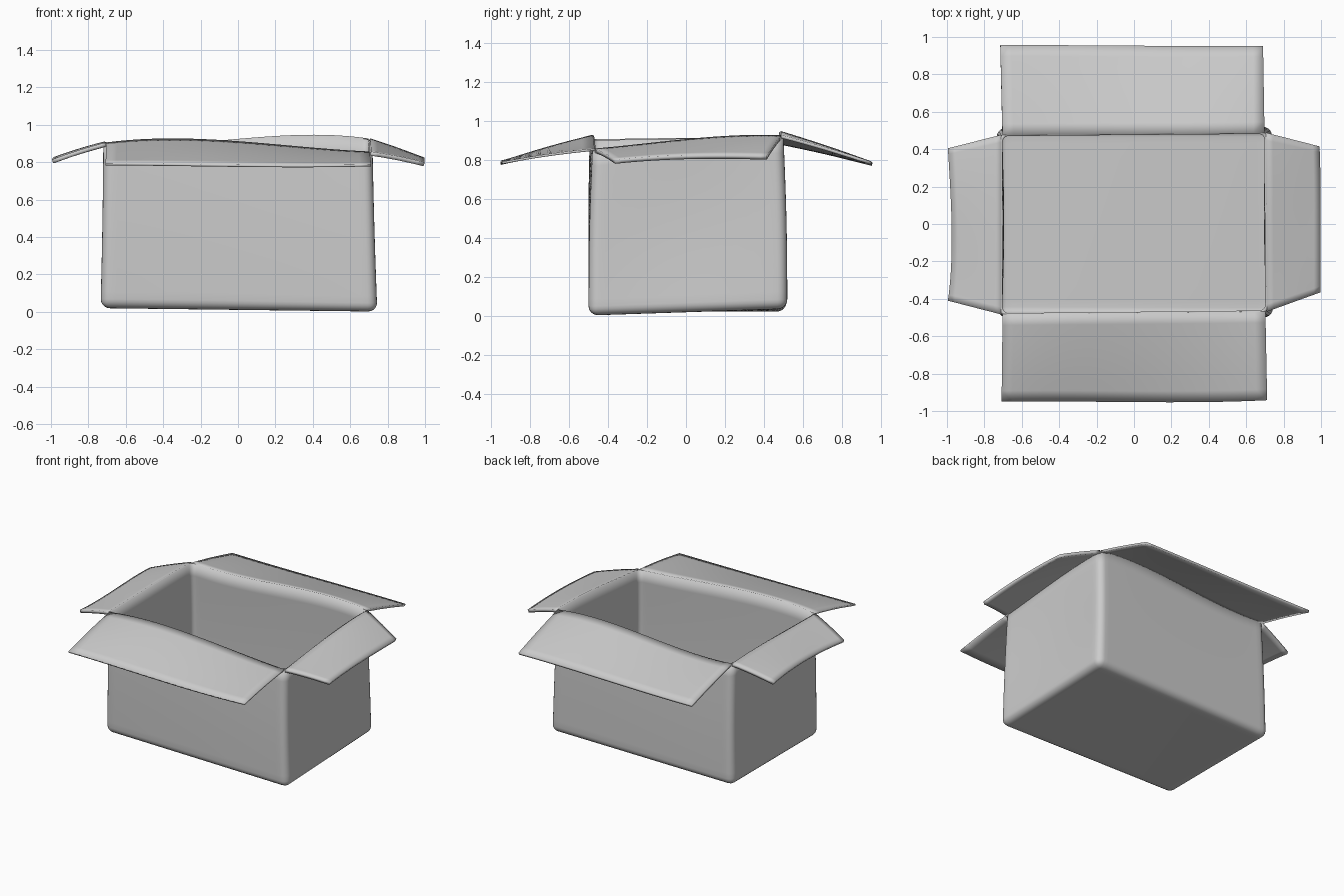
import bpy, bmesh, math
from mathutils import Vector

if "Cube" in bpy.data.objects:
    bpy.data.objects.remove(bpy.data.objects["Cube"], do_unlink=True)

grey = bpy.data.materials.new("plain grey card")
grey.use_nodes = True
GREY = (0.6, 0.6, 0.6, 1)
grey.diffuse_color = GREY
grey.node_tree.nodes["Principled BSDF"].inputs["Base Color"].default_value = GREY


def curve(p, t):
    """Cubic through four evenly spaced values or points."""
    a, b, c = 3 * t, 3 * t - 1, 3 * t - 2
    d = 3 * t - 3
    return p[0] * (-b * c * d / 6) + p[1] * (a * c * d / 2) + p[2] * (-a * b * d / 2) + p[3] * (a * b * c / 6)


def finish(bm, name, thickness):
    mesh = bpy.data.meshes.new(name)
    bm.to_mesh(mesh)
    bm.free()
    mesh.materials.append(grey)
    obj = bpy.data.objects.new(name, mesh)
    bpy.context.collection.objects.link(obj)
    mod = obj.modifiers.new("card thickness", "SOLIDIFY")
    mod.thickness = thickness
    mod.offset = -1
    bpy.ops.object.select_all(action="DESELECT")
    obj.select_set(True)
    bpy.context.view_layer.objects.active = obj
    bpy.ops.object.shade_smooth_by_angle(angle=math.radians(40))
    return obj


# Wavy rim heights along each side
front_z = (0.90, 0.922, 0.888, 0.852)
back_z = (0.90, 0.90, 0.938, 0.92)
left_z = (0.90, 0.905, 0.908, 0.90)
right_z = (0.852, 0.885, 0.915, 0.92)


def lerp2(c, u, v):
    return (c[0] * (1 - u) + c[1] * u) * (1 - v) + (c[2] * (1 - u) + c[3] * u) * v


def rim_z(u, v):
    return (curve(front_z, u) * (1 - v) + curve(back_z, u) * v
            + curve(left_z, v) * (1 - u) + curve(right_z, v) * u
            - lerp2((front_z[0], front_z[3], back_z[0], back_z[3]), u, v))


# Corners of the base and the rim, in order front left to back right as seen
base = [Vector(p) for p in ((-0.735, -0.495, 0.02), (0.745, -0.50, 0), (0.74, 0.52, 0.035), (-0.735, 0.515, 0.02))]
rim = [Vector(p) for p in ((-0.72, -0.495, 0), (0.72, -0.48, 0), (0.715, 0.50, 0), (-0.72, 0.488, 0))]
base = [base[i] for i in (0, 1, 3, 2)]
rim = [rim[i] for i in (0, 1, 3, 2)]


def warp(u, v, w):
    low, high = lerp2(base, u, v), lerp2(rim, u, v)
    high.z = rim_z(u, v)
    p = low.lerp(high, w)
    # sides sag in slightly, front bows out near its top
    p.x -= 0.015 * math.sin(math.pi * w) * (2 * u - 1) * math.sin(math.pi * v)
    p.y += 0.012 * math.sin(math.pi * w) * (v - 0.5)
    return p


# Box body: rounded open tub, cut into a grid and warped
SIZE = Vector((1.46, 1.0, 0.9))
bm = bmesh.new()
bmesh.ops.create_cube(bm, size=1)
for v in bm.verts:
    v.co = Vector((v.co[i] + 0.5) * SIZE[i] for i in range(3))
bmesh.ops.delete(bm, geom=[f for f in bm.faces if f.normal.z > 0.9], context="FACES_ONLY")
round_edges = [e for e in bm.edges if min(v.co.z for v in e.verts) < 0.01]
bmesh.ops.bevel(bm, geom=round_edges, offset=0.05, segments=5, profile=0.5, affect="EDGES")
for axis, cuts in ((0, 18), (1, 12), (2, 10)):
    normal = Vector((axis == 0, axis == 1, axis == 2))
    for i in range(1, cuts):
        bmesh.ops.bisect_plane(bm, geom=bm.verts[:] + bm.edges[:] + bm.faces[:],
                               plane_co=normal * (SIZE[axis] * i / cuts), plane_no=normal)
for v in bm.verts:
    v.co = warp(*(v.co[i] / SIZE[i] for i in range(3)))
bmesh.ops.recalc_face_normals(bm, faces=bm.faces)
if min(bm.faces, key=lambda f: f.calc_center_median().z).normal.z > 0:
    bmesh.ops.reverse_faces(bm, faces=bm.faces)
finish(bm, "box_body", 0.018)


def flap(name, side, outer, thickness, arch):
    """Lofted sheet from a rim side to a four-point outer edge."""
    outer = [Vector(p) for p in outer]
    across, deep = 24, 8
    bm = bmesh.new()
    rows = []
    for j in range(deep + 1):
        s = j / deep
        row = []
        for i in range(across + 1):
            t = i / across
            inner = warp(*side(t), 1)
            inner.z += 0.004
            p = inner.lerp(curve(outer, t), s)
            p.z += arch * math.sin(math.pi * s)
            row.append(bm.verts.new(p))
        rows.append(row)
    for a, b in zip(rows, rows[1:]):
        for i in range(across):
            bm.faces.new((a[i], a[i + 1], b[i + 1], b[i]))
    bm.normal_update()
    if sum(f.normal.z for f in bm.faces) < 0:
        bmesh.ops.reverse_faces(bm, faces=bm.faces)
    finish(bm, name, thickness)


IN = 0.012
flap("front_flap", lambda t: (IN + t * (1 - 2 * IN), IN),
     ((-0.708, -0.95, 0.795), (-0.24, -0.95, 0.79), (0.24, -0.953, 0.785), (0.712, -0.942, 0.79)), 0.012, 0.006)
flap("back_flap", lambda t: (IN + t * (1 - 2 * IN), 1 - IN),
     ((-0.715, 0.957, 0.785), (-0.24, 0.955, 0.785), (0.24, 0.952, 0.79), (0.69, 0.952, 0.79)), 0.016, 0.004)
flap("right_flap", lambda t: (IN / 2, IN + t * (1 - 2 * IN)),
     ((-0.995, -0.41, 0.815), (-0.975, -0.14, 0.825), (-0.98, 0.14, 0.83), (-0.995, 0.405, 0.815)), 0.022, 0.004)
flap("left_flap", lambda t: (1 - IN / 2, IN + t * (1 - 2 * IN)),
     ((0.998, -0.365, 0.80), (0.998, -0.1, 0.82), (0.998, 0.16, 0.825), (0.992, 0.415, 0.82)), 0.022, 0.004)
